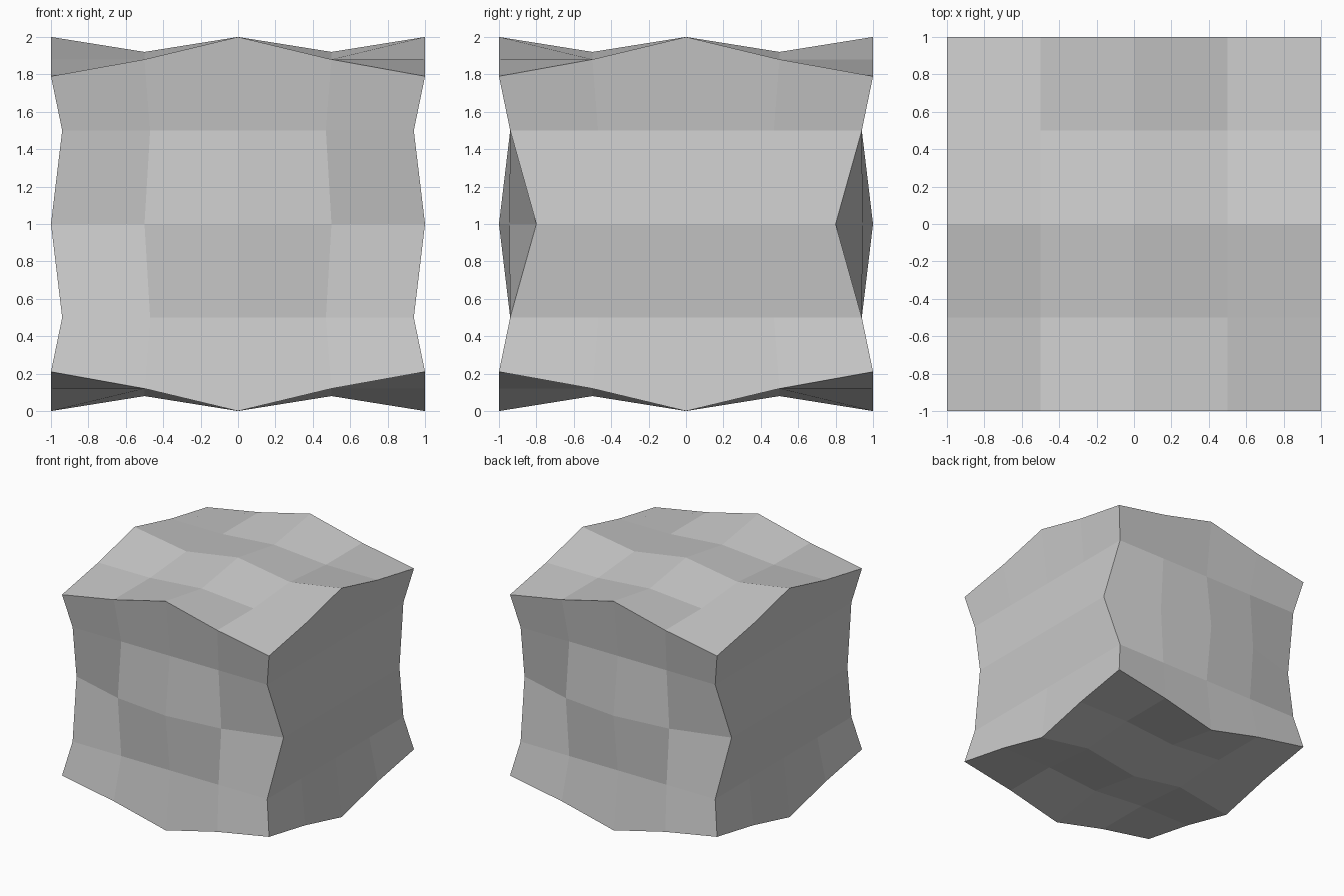
import bpy, bmesh

if "Cube" in bpy.data.objects:
    bpy.data.objects.remove(bpy.data.objects["Cube"])

# height of the cap above mid-height, keyed by sorted (|x|, |y|)
CAP = {(0, 0): 1.0, (0, .5): .92, (0, 1): 1.0,
       (.5, .5): .88, (.5, 1): .88, (1, 1): .79}
# bulge of the front and back faces at mid-height, keyed by |x|
BULGE = {0: 1.0, .5: .945, 1: .8}


def snap(v):
    return round(v * 2) / 2


def warp(co):
    x, y, z = (snap(c) for c in co)
    ax, ay, az = abs(x), abs(y), abs(z)
    if az == 1:                       # rippled top and bottom
        z *= CAP[tuple(sorted((ax, ay)))]
    elif az == .5:                    # pinched rings
        x, y = x * .94, y * .94
    elif ay == 1:                     # rounded waist on front and back
        y *= BULGE[ax]
    return x, y, z + 1


# cube with a 4 x 4 grid on every side
bm = bmesh.new()
bmesh.ops.create_cube(bm, size=2)
bmesh.ops.subdivide_edges(bm, edges=bm.edges[:], cuts=3, use_grid_fill=True)
for v in bm.verts:
    v.co = warp(v.co)
bmesh.ops.recalc_face_normals(bm, faces=bm.faces[:])

mesh = bpy.data.meshes.new("wavy_block")
bm.to_mesh(mesh)
bm.free()
bpy.context.collection.objects.link(bpy.data.objects.new("wavy_block", mesh))
